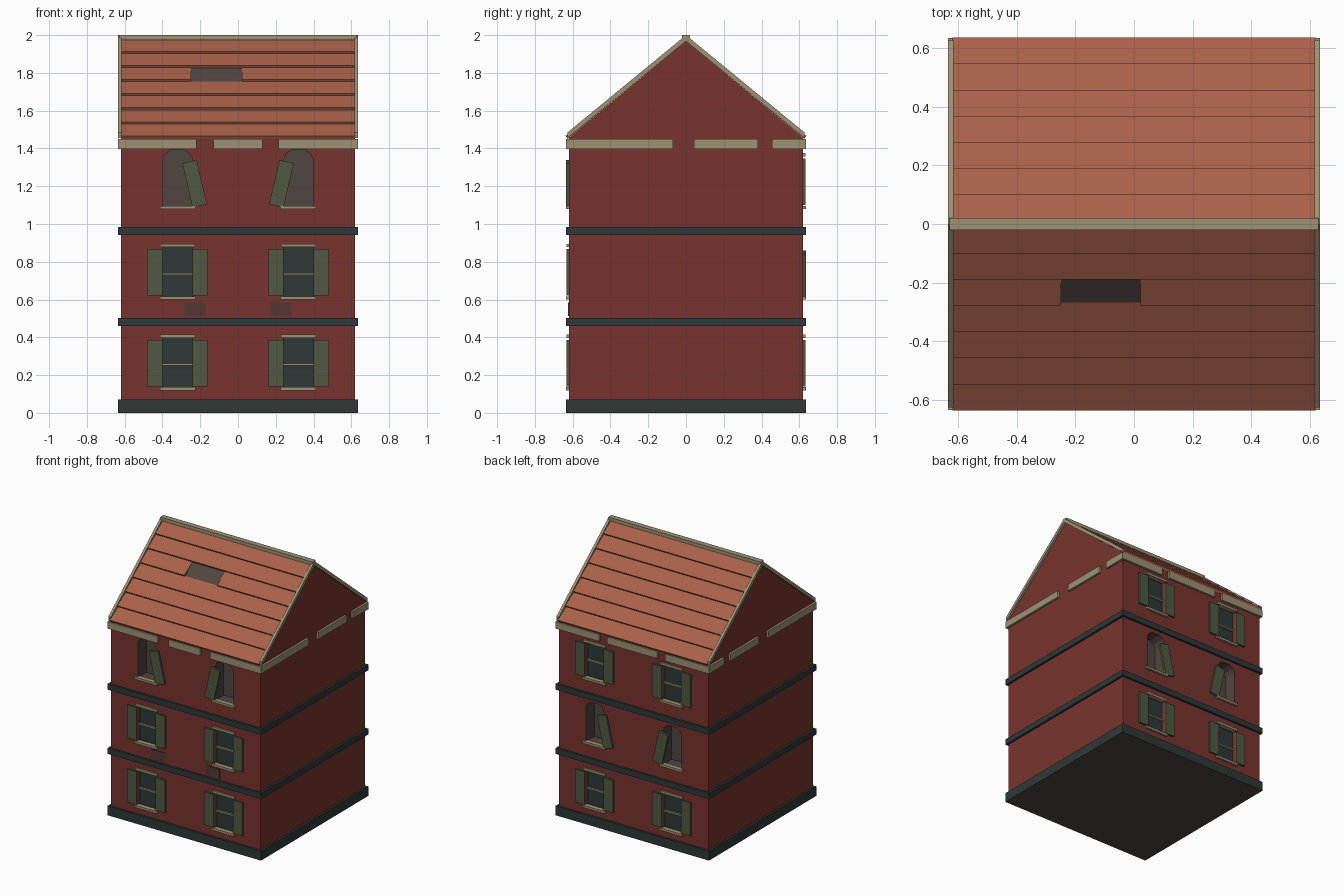
import bpy, bmesh, math
from mathutils import Matrix, Vector

if "Cube" in bpy.data.objects:
    bpy.data.objects.remove(bpy.data.objects["Cube"], do_unlink=True)


def material(name, rgb):
    m = bpy.data.materials.new(name)
    m.use_nodes = True
    lin = [((c / 255 + 0.055) / 1.055) ** 2.4 for c in rgb] + [1]
    m.diffuse_color = lin
    m.node_tree.nodes["Principled BSDF"].inputs["Base Color"].default_value = lin
    return m


WALL = material("brick red", (120, 52, 46))
SLATE = material("dark slate", (46, 56, 56))
TRIM = material("tan trim", (157, 146, 116))
GREEN = material("shutter green", (80, 90, 66))
ROOF = material("roof terracotta", (170, 97, 74))
DARK = material("shadowy brown", (80, 70, 65))
PATCH = material("bare brick", (84, 55, 50))


def add_box(bm, x0, x1, y0, y1, z0, z1, tilt=0):
    mid = Vector(((x0 + x1) / 2, (y0 + y1) / 2, (z0 + z1) / 2))
    size = (abs(x1 - x0), abs(y1 - y0), abs(z1 - z0), 1)
    mat = Matrix.Translation(mid) @ Matrix.Rotation(tilt, 4, 'Y') @ Matrix.Diagonal(size)
    return bmesh.ops.create_cube(bm, size=1, matrix=mat)["verts"]


def add_prism(bm, points, axis, a, b):
    """Extrude a 2D outline between a and b; axis X takes (y, z), axis Y takes (x, z)."""
    def place(p, d):
        return (d, p[0], p[1]) if axis == 'X' else (p[0], d, p[1])
    ends = [[bm.verts.new(place(p, d)) for p in points] for d in (a, b)]
    faces = [bm.faces.new(e) for e in ends]
    n = len(points)
    for i in range(n):
        j = (i + 1) % n
        faces.append(bm.faces.new((ends[0][i], ends[0][j], ends[1][j], ends[1][i])))
    bmesh.ops.recalc_face_normals(bm, faces=faces)
    return faces


def finish(bm, name, *mats):
    me = bpy.data.meshes.new(name)
    bm.to_mesh(me)
    bm.free()
    for m in mats:
        me.materials.append(m)
    ob = bpy.data.objects.new(name, me)
    bpy.context.scene.collection.objects.link(ob)
    return ob


W = 0.62            # wall half width
OUT = 0.636         # trim half width
FLOOR = 0.48        # storey height
CX = 0.32           # window centre
APEX, SLOPE = 1.975, 0.83

# Which storey of each side has the ruined arches (-1 front, 1 back)
RUINED = {-1: 2, 1: 1}
openings = [(s, f, m) for s in (-1, 1) for f in range(3) for m in (-1, 1)]

# Walls with gables
bm = bmesh.new()
eave = APEX - SLOPE * W - 0.005
add_prism(bm, [(-W, 0.01), (W, 0.01), (W, eave), (0, APEX - 0.005), (-W, eave)], 'X', -W, W)
walls = finish(bm, "walls", WALL, SLATE, DARK)

# Window recesses: slate at the back of sound windows, brown inside the arches
bm = bmesh.new()
for s, f, m in openings:
    z, x = f * FLOOR, m * CX
    if RUINED[s] == f:
        half, sh = 0.076, z + 0.385
        arch = [(x - half, z + 0.13), (x + half, z + 0.13), (x + half, sh), (x + 0.062, sh + 0.03),
                (x + 0.03, sh + 0.05), (x - 0.03, sh + 0.05), (x - 0.062, sh + 0.03), (x - half, sh)]
        for face in add_prism(bm, [(px, pz - 2 * FLOOR + 2 * FLOOR) for px, pz in arch],
                              'Y', s * 0.52, s * 0.7):
            face.material_index = 2
    else:
        verts = add_box(bm, x - 0.08, x + 0.08, s * 0.59, s * 0.7, z + 0.13, z + 0.4)
        for face in {fc for v in verts for fc in v.link_faces}:
            face.normal_update()
            face.material_index = 1 if abs(face.normal.y) > 0.5 else 0
cutter = finish(bm, "window_cutter", WALL, SLATE, DARK)
cutter.hide_render = True
mod = walls.modifiers.new("recesses", 'BOOLEAN')
mod.operation, mod.solver, mod.object = 'DIFFERENCE', 'EXACT', cutter
bpy.context.view_layer.update()
cut = bpy.data.meshes.new_from_object(walls.evaluated_get(bpy.context.evaluated_depsgraph_get()))
walls.modifiers.clear()
walls.data = cut
bpy.data.objects.remove(cutter, do_unlink=True)

# Sills, lintels, crossbars and shutters
trim, shutters = bmesh.new(), bmesh.new()
for s, f, m in openings:
    z, x = f * FLOOR, m * CX
    add_box(trim, x - 0.094, x + 0.094, s * 0.6, s * OUT, z + 0.119, z + 0.136)
    if RUINED[s] == f:
        c, zc = m * 0.23, z + 0.253
        add_box(shutters, c - 0.039, c + 0.039, s * 0.618, s * 0.634, zc - 0.12, zc + 0.12,
                tilt=-m * math.radians(-13))
        continue
    add_box(trim, x - 0.092, x + 0.092, s * 0.6, s * 0.632, z + 0.397, z + 0.415)
    add_box(trim, x - 0.08, x + 0.08, s * 0.585, s * 0.605, z + 0.25, z + 0.261)
    for side in (-1, 1):
        c = x + side * 0.119
        add_box(shutters, c - 0.039, c + 0.039, s * 0.615, s * 0.633, z + 0.141, z + 0.387)
finish(trim, "window_trim", TRIM)
finish(shutters, "shutters", GREEN)

# Bare patches below the first floor windows
bm = bmesh.new()
for m in (-1, 1):
    add_box(bm, m * 0.228 - 0.055, m * 0.228 + 0.055, -0.624, -0.616, 0.512, 0.585)
finish(bm, "bare_patches", PATCH)

# Plinth with a brown underside, and storey bands
bm = bmesh.new()
add_box(bm, -OUT, OUT, -OUT, OUT, 0, 0.07)
for face in bm.faces:
    face.normal_update()
    face.material_index = 1 if face.normal.z < -0.5 else 0
finish(bm, "plinth", SLATE, DARK)
bm = bmesh.new()
for z in (0.46, 0.941):
    add_box(bm, -OUT, OUT, -OUT, OUT, z, z + 0.043)
finish(bm, "storey_bands", SLATE)

# Broken cornice
bm = bmesh.new()
Z0, Z1 = 1.398, 1.45
for a, b in ((-OUT, -0.22), (-0.13, 0.13), (0.215, OUT)):
    add_box(bm, a, b, -OUT, -0.61, Z0, Z1)
for a, b in ((-OUT, -0.27), (-0.205, 0.21), (0.275, OUT)):
    add_box(bm, a, b, 0.61, OUT, Z0, Z1)
for s in (-1, 1):
    for a, b in ((-OUT, -0.07), (0.042, 0.38), (0.455, OUT)):
        add_box(bm, s * 0.61, s * OUT, a, b, Z0, Z1)
finish(bm, "cornice", TRIM)

# Overlapping roof boards, one front board broken through
bm = bmesh.new()
ang = math.atan(SLOPE)
dy, dz = 0.016 * math.sin(ang), 0.016 * math.cos(ang)
ROWS, STEP = 7, 0.0895
for s in (-1, 1):
    for r in range(ROWS):
        low = 0.09 + STEP * r
        top = max(low - STEP, 0)
        zl, zt = APEX - SLOPE * low, APEX - SLOPE * top
        outline = [(s * top, zt - 0.004), (s * low, zl - 0.004),
                   (s * (low + dy), zl + dz), (s * top, zt + 0.004)]
        spans = [(-0.62, -0.25), (0.022, 0.62)] if (s, r) == (-1, 2) else [(-0.62, 0.62)]
        for a, b in spans:
            add_prism(bm, outline, 'X', a, b)
finish(bm, "roof_boards", ROOF)

# Dark plate showing through the broken board
bm = bmesh.new()
y0, y1 = 0.17, 0.269
add_prism(bm, [(-y, APEX - SLOPE * y + o) for y, o in
               ((y0, -0.003), (y1, -0.003), (y1, 0.003), (y0, 0.003))], 'X', -0.255, 0.027)
finish(bm, "roof_hole", DARK)

# Barge boards and ridge cap
bm = bmesh.new()
E, DROP = 0.627, 0.515
for s in (-1, 1):
    add_prism(bm, [(-E, 2 - DROP), (0, 2), (E, 2 - DROP), (E, 1.97 - DROP), (0, 1.968),
                   (-E, 1.97 - DROP)], 'X', s * 0.616, s * OUT)
finish(bm, "barge_boards", TRIM)
bm = bmesh.new()
add_box(bm, -0.63, 0.63, -0.02, 0.02, 1.975, 2.0)
finish(bm, "ridge_cap", TRIM)
